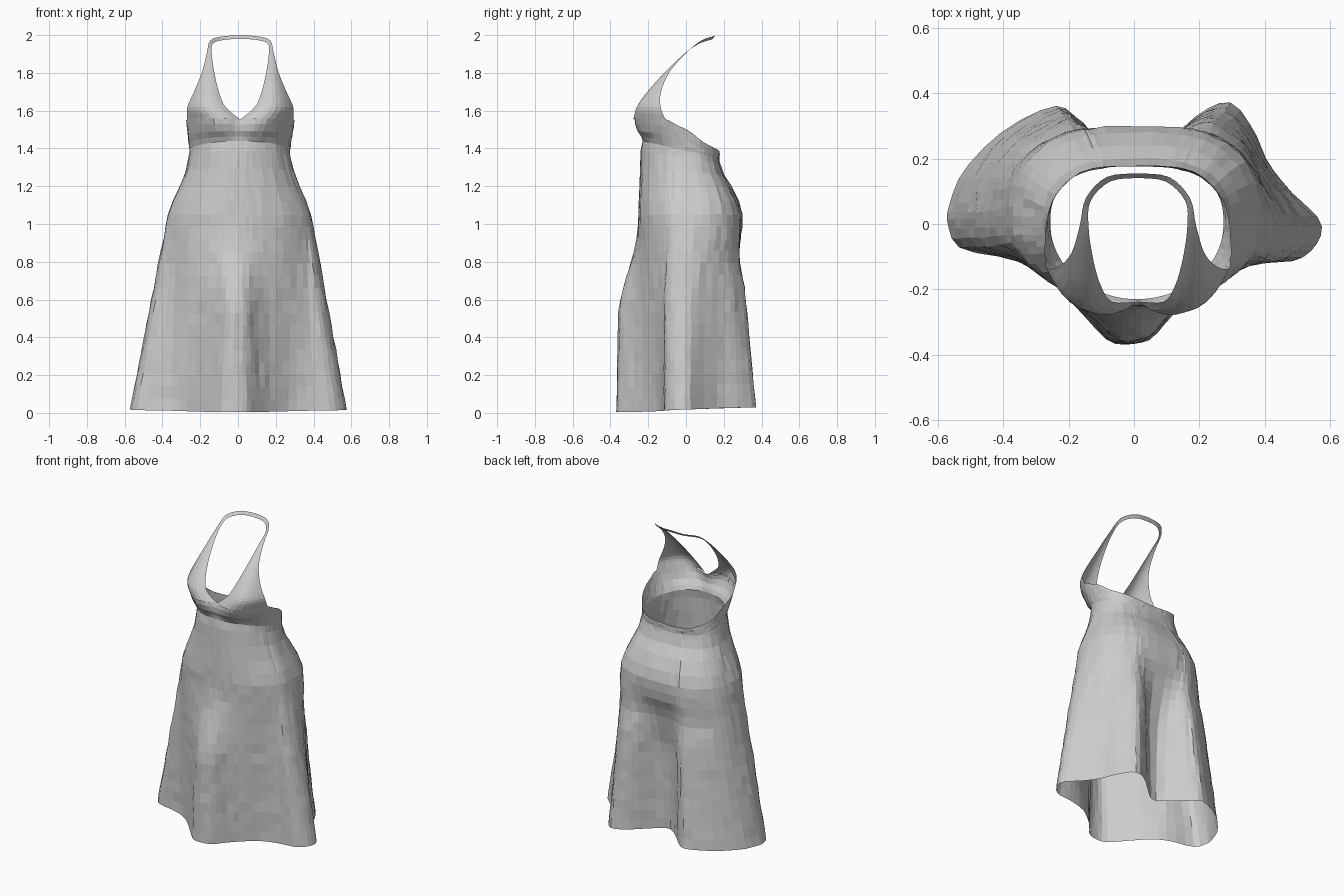
import bpy, bmesh, math, random
from mathutils import Vector

random.seed(4)
cube = bpy.data.objects.get("Cube")
if cube:
    bpy.data.objects.remove(cube)

cloth = bpy.data.materials.new("grey cloth")
cloth.use_nodes = True
colour = (0.6, 0.6, 0.6, 1)
cloth.diffuse_color = colour
cloth.node_tree.nodes["Principled BSDF"].inputs["Base Color"].default_value = colour

COLS = 72


def spline(points, steps, closed):
    """Smooth curve through the points."""
    pts = [Vector(p) for p in points]
    n = len(pts)
    get = (lambda i: pts[i % n]) if closed else (lambda i: pts[max(0, min(n - 1, i))])
    out = []
    for i in range(n if closed else n - 1):
        a, b, c, d = (get(i + k) for k in (-1, 0, 1, 2))
        for s in range(steps):
            t = s / steps
            out.append(0.5 * (2 * b + (c - a) * t + (2 * a - 5 * b + 4 * c - d) * t * t
                              + (3 * b - a - 3 * c + d) * t ** 3))
    return out if closed else out + [pts[-1]]


def smooth(t):
    t = max(0, min(1, t))
    return t * t * (3 - 2 * t)


def sheet(name, rows, closed, jitter=0.0):
    """Skin a grid of rows into one open cloth surface."""
    bm = bmesh.new()
    grid = []
    for i, row in enumerate(rows):
        k = jitter if 0 < i < len(rows) - 1 else 0
        grid.append([bm.verts.new(Vector(p) + Vector([random.uniform(-k, k) for _ in range(3)]))
                     for p in row])
    n = len(rows[0])
    for low, high in zip(grid, grid[1:]):
        for j in range(n if closed else n - 1):
            m = (j + 1) % n
            bm.faces.new((low[j], low[m], high[m], high[j]))
    mesh = bpy.data.meshes.new(name)
    bm.to_mesh(mesh)
    bm.free()
    mesh.materials.append(cloth)
    obj = bpy.data.objects.new(name, mesh)
    bpy.context.collection.objects.link(obj)
    return obj


def body(angle, width, front, back):
    """Point on an oval, squarer at the back, centred slightly to the left side."""
    c, s = math.cos(angle), math.sin(angle)
    e = 2 / 2.7 if s > 0 else 1
    x = math.copysign(abs(c) ** e, c) * width
    y = math.copysign(abs(s) ** e, s) * (back if s > 0 else front)
    return x + 0.009, y


# Hem outline: front pleat, two side wings, two back lobes with a deep valley
hem_points = [(0, -.367), (.06, -.345), (.12, -.275), (.19, -.21), (.28, -.15), (.4, -.12),
              (.5, -.11), (.56, -.06), (.57, .01), (.48, .1), (.41, .19), (.37, .28), (.3, .37),
              (.21, .345), (.1, .25), (0, .18), (-.1, .25), (-.18, .33), (-.25, .36),
              (-.4, .285), (-.52, .165), (-.565, .06), (-.57, 0), (-.53, -.075), (-.37, -.11),
              (-.26, -.17), (-.15, -.285), (-.075, -.36)]
dense = spline([(x, y, 0) for x, y in hem_points], 18, True)
hem = dense[::len(dense) // COLS]
angles = [math.atan2(p.y / .34, p.x / .57) for p in hem]
# front weight: 1 at centre front, 0 at centre back
fronts = [(1 - math.sin(a)) / 2 for a in angles]

# Waist ring climbs towards the bust
waist = [Vector((*body(a, .265, .23, .177), 1.335 + .105 * f)) for a, f in zip(angles, fronts)]

# Skirt: waist, hips, then folds growing down to the hem
rows = [waist]
for z, w, f, b, lift in [(1.36, .27, .238, .182, .7), (1.28, .287, .243, .2, .3),
                         (1.2, .318, .246, .242, 0), (1.12, .353, .249, .28, 0),
                         (1.05, .378, .252, .3, 0)]:
    rows.append([(*body(a, w, f, b), z + (.105 * k - .065) * lift)
                 for a, k in zip(angles, fronts)])
LEVELS = 16
for i in range(1, LEVELS + 1):
    t = i / LEVELS
    # pleat and valley deepen early; wings and lobes flare steadily
    deep = .8 * smooth((t - .06) / .45) + .2 * t
    row = []
    for a, p, k in zip(angles, hem, fronts):
        x, y = body(a, .38, .252, .302)
        wy = deep if p.y < y else t ** 1.2
        # cloth tucks in under the seat
        tuck = .02 * max(0, math.sin(a)) * math.exp(-((t - .23) / .1) ** 2)
        bottom = .03 - .025 * k
        row.append((x + (p.x - x) * t, y + (p.y - y) * wy - tuck, 1.05 + (bottom - 1.05) * t))
    rows.append(row)
sheet("skirt", rows[::-1], True, .003)

# Bodice rim: low at the back, rising under the arms to the bust
half = [(.07, -.265, 1.558), (.15, -.268, 1.56), (.23, -.195, 1.56), (.282, -.11, 1.555),
        (.284, -.05, 1.525), (.278, .02, 1.49), (.25, .09, 1.435), (.16, .165, 1.395)]
loop = [(0, -.24, 1.555)] + half + [(0, .178, 1.38)] + [(-x, y, z) for x, y, z in half[::-1]]
rim_curve = spline(loop, 12, True)


def rim(angle):
    best = min(rim_curve, key=lambda p: abs(math.remainder(
        math.atan2(p.y / .22, p.x / .27) - angle, math.tau)))
    return best + Vector((.012, 0, 0))


bodice_rows = [waist]
for t in (.2, .45, .75, 1):
    row = []
    for a, p, k in zip(angles, waist, fronts):
        q = p.lerp(rim(a), t)
        # fullness under the bust
        q.y -= .016 * smooth(t / .6) * math.sin(math.pi * t) * max(0, 2 * k - 1)
        row.append(q)
    bodice_rows.append(row)
sheet("bodice", bodice_rows, True, .002)

# Halter: cups narrowing into straps that meet behind the neck
inner = spline([(0, -.237, 1.553), (.078, -.238, 1.62), (.113, -.19, 1.70), (.137, -.108, 1.80),
                (.151, -.01, 1.90), (.145, .07, 1.955), (.085, .13, 1.975), (0, .141, 1.98)], 4, False)
middle = spline([(.15, -.268, 1.558), (.19, -.25, 1.62), (.185, -.2, 1.70), (.172, -.113, 1.80),
                 (.165, -.01, 1.90), (.152, .074, 1.963), (.09, .137, 1.984), (0, .149, 1.99)], 4, False)
outer = spline([(.282, -.11, 1.555), (.28, -.135, 1.62), (.245, -.132, 1.70), (.204, -.09, 1.80),
                (.178, -.005, 1.90), (.159, .08, 1.971), (.095, .144, 1.993), (0, .155, 2.0)], 4, False)
for name, side in (("left_halter", 1), ("right_halter", -1)):
    rows = []
    for a, m, b in zip(inner, middle, outer):
        row = []
        for j in range(9):
            t = j / 8
            p = a * (1 - t) * (1 - 2 * t) + m * 4 * t * (1 - t) + b * t * (2 * t - 1)
            row.append((p.x * side + .012, p.y, p.z))
        rows.append(row if side > 0 else row[::-1])
    sheet(name, rows, False)
